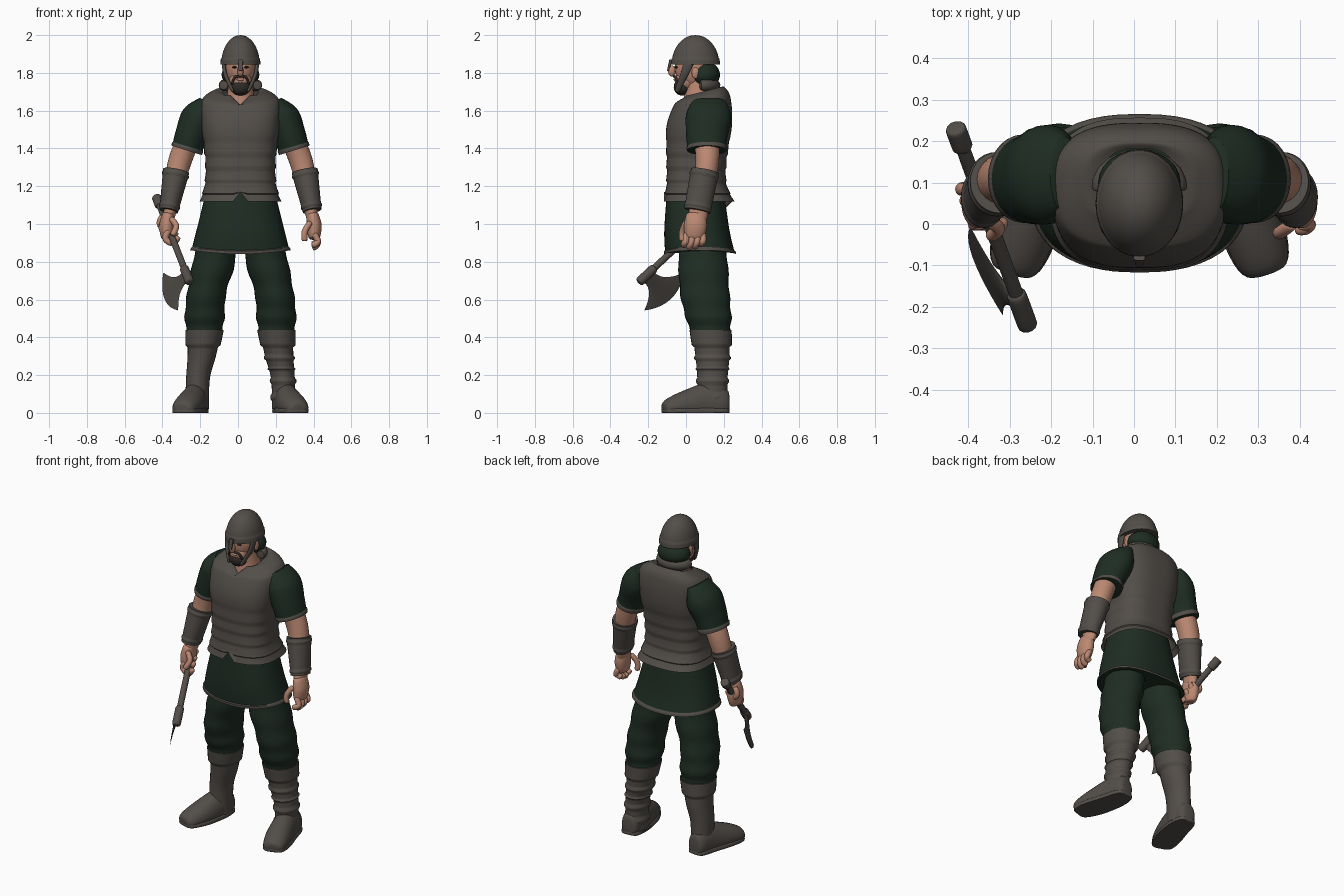
import bpy, bmesh, math
from mathutils import Matrix, Vector

default_cube = bpy.data.objects.get("Cube")
if default_cube:
    bpy.data.objects.remove(default_cube, do_unlink=True)


def make_material(name, red, green, blue):
    material = bpy.data.materials.new(name)
    material.use_nodes = True
    colour = (red, green, blue, 1)
    material.diffuse_color = colour
    shader = next(node for node in material.node_tree.nodes if node.type == 'BSDF_PRINCIPLED')
    shader.inputs["Base Color"].default_value = colour
    return material


leather = make_material("grey leather", .085, .075, .066)
cloth = make_material("dark green cloth", .013, .026, .017)
skin = make_material("skin", .5, .25, .17)
beard_hair = make_material("dark beard hair", .03, .024, .02)

MIDDLE = .013   # the body's mirror plane
X_AXIS, Y_AXIS, Z_AXIS = Matrix.Identity(3)
SIDES = {"left": 1, "right": -1}


def place(x, y, z, side=1):
    return Vector((MIDDLE + side * x, y, z))


def finish(builder, name, *materials):
    bmesh.ops.recalc_face_normals(builder, faces=builder.faces)
    mesh = bpy.data.meshes.new(name)
    builder.to_mesh(mesh)
    builder.free()
    for material in materials:
        mesh.materials.append(material)
    part = bpy.data.objects.new(name, mesh)
    bpy.context.collection.objects.link(part)
    mesh.polygons.foreach_set("use_smooth", [True] * len(mesh.polygons))
    mesh.set_sharp_from_angle(angle=math.radians(50))
    return part


def skin_loops(name, materials, loops, caps=True, trim_rows=0):
    """Join point loops into a surface; the first rows can take a second material."""
    builder = bmesh.new()
    rows = [[builder.verts.new(point) for point in loop] for loop in loops]
    for index, (low, high) in enumerate(zip(rows, rows[1:])):
        for k in range(len(low)):
            face = builder.faces.new((low[k - 1], low[k], high[k], high[k - 1]))
            face.material_index = int(index < trim_rows)
    if caps:
        builder.faces.new(rows[0])
        builder.faces.new(rows[-1])
    return finish(builder, name, *materials)


def spline(keys, t):
    """Smooth curve through tuples of numbers, with t from start to end."""
    last = len(keys) - 1
    start = min(int(t * last), last - 1)
    f = t * last - start
    nearby = [keys[min(max(start + step, 0), last)] for step in (-1, 0, 1, 2)]
    return [b + f / 2 * (c - a + f * (2 * a - 5 * b + 4 * c - d + f * (3 * (b - c) + d - a)))
            for a, b, c, d in zip(*nearby)]


def loft(name, material, keys, side=1, follow=False, across=X_AXIS, rows=24, count=28,
         power=2, caps=True, roundness=0, swell=lambda t: 0, trim=0, floor=-1):
    """Sweep an ellipse through keys of x, y, z, radius across and radius deep."""
    times = [(1 - math.cos(math.pi * k / rows)) / 2 for k in range(rows + 1)]
    stations = [spline(keys, t) for t in times]
    centres = [place(*station[:3], side) for station in stations]
    loops = []
    for k, t in enumerate(times):
        u, v = X_AXIS, Y_AXIS
        if follow:
            tangent = (centres[min(k + 1, rows)] - centres[max(k - 1, 0)]).normalized()
            u = (across - tangent * across.dot(tangent)).normalized()
            v = tangent.cross(u)
        scale = 1
        if roundness:
            scale = max(1 - abs(2 * t - 1) ** roundness, 1e-6) ** (1 / roundness)
        wide, deep = (radius * scale + swell(t) for radius in stations[k][3:])
        loop = []
        for step in range(count):
            angle = math.tau * step / count
            c, s = math.cos(angle), math.sin(angle)
            point = (centres[k] + u * wide * math.copysign(abs(c) ** (2 / power), c)
                     + v * deep * math.copysign(abs(s) ** (2 / power), s))
            point.z = max(point.z, floor)
            loop.append(point)
        loops.append(loop)
    trim_rows = sum(t < trim for t in times)
    return skin_loops(name, (material, leather), loops, caps, trim_rows)


def tube(name, material, points, radius, side=1, **options):
    return loft(name, material, [(*point, radius, radius) for point in points], side,
                follow=True, rows=14, count=12, roundness=6, **options)


def blob(name, material, centre, radii, side=1):
    builder = bmesh.new()
    matrix = Matrix.Translation(place(*centre, side)) @ Matrix.Diagonal((*radii, 1))
    bmesh.ops.create_uvsphere(builder, u_segments=24, v_segments=16, radius=1, matrix=matrix)
    return finish(builder, name, material)


def body_ring(z, width, front, back):
    return (0, (front + back) / 2, z, width, (back - front) / 2)


def edge(fraction, thickness):
    return lambda t: thickness * (t < fraction)


# Vest with overlapping bands, a notched hem and a dipped collar
vest = loft("banded_vest", leather, [
    body_ring(1.12, .21, -.11, .25), body_ring(1.22, .185, -.1, .21),
    body_ring(1.36, .185, -.1, .215), body_ring(1.52, .205, -.1, .24),
    body_ring(1.65, .205, -.05, .235), body_ring(1.7, .14, 0, .2), body_ring(1.7, .09, 0, .18)],
    rows=90, count=64, power=2.7, caps=False,
    swell=lambda t: .007 * (1 - t * 12 % 1) if t < .42 else .003)
for vertex in vest.data.vertices:
    point, offset = vertex.co, abs(vertex.co.x - MIDDLE)
    if point.y < 0:
        point.z = max(point.z, 1.17 - 1.6 * offset)
    if point.z > 1.64:
        point.z += (point.z - 1.64) * 4 * (point.y - .1)
        if point.y < .06:
            point.z = min(point.z, 1.63 + offset)

# Tunic skirt, its hem dipping in front and behind
skirt = loft("tunic_skirt", cloth, [body_ring(.86, .26, -.11, .26), body_ring(.98, .23, -.115, .23),
             body_ring(1.18, .18, -.1, .2)], rows=40, count=48, power=2.4, trim=.1,
             swell=edge(.1, .006))
for vertex in skirt.data.vertices:
    point = vertex.co
    point.z -= (1.18 - point.z) * .06 * math.cos(6 * (point.x - MIDDLE))

# Head and face
loft("neck", skin, [(0, .08, 1.6, .09, .1), (0, .07, 1.69, .07, .08), (0, .06, 1.8, .06, .07)])
blob("skull", skin, (0, .04, 1.83), (.08, .1, .12))
blob("jaw", skin, (0, 0, 1.76), (.06, .06, .06))
blob("nose", skin, (0, -.075, 1.81), (.016, .02, .03))
blob("beard", beard_hair, (0, -.02, 1.725), (.055, .045, .045))
blob("lower_lip", skin, (0, -.056, 1.765), (.02, .01, .008))
blob("hair", cloth, (0, .1, 1.79), (.1, .08, .07))
for label, side in SIDES.items():
    tube(label + "_moustache", beard_hair, [(0, -.065, 1.782), (.03, -.055, 1.776), (.045, -.04, 1.74)],
         .007, side, across=Z_AXIS)
    blob(label + "_eye", beard_hair, (.03, -.05, 1.83), (.014, .01, .006), side)
    blob(label + "_ear", skin, (.08, .05, 1.8), (.01, .02, .03), side)
    loft(label + "_cheek_guard", leather, [(.09, .02, 1.87, .01, .03), (.08, -.01, 1.79, .01, .02),
         (.04, -.05, 1.7, .008, .014)], side, follow=True, roundness=6)

# Helmet dome, nose guard and the roll behind the neck
quarter = [math.pi / 2 * step / 6 for step in range(7)]
loft("helmet", leather, [(0, .05, 1.845 + .155 * math.sin(a), .102 * math.cos(a), .126 * math.cos(a))
     for a in quarter], count=40, rows=40, swell=edge(.12, .004))
loft("nose_guard", leather, [(0, -.08, 1.87, .014, .008), (0, -.095, 1.81, .01, .006)],
     follow=True, power=4)
tube("neck_roll", leather, [(.09 * math.cos(2 * a), .075 + .075 * math.sin(2 * a), 1.735)
     for a in quarter], .032, across=Z_AXIS)

for label, side in SIDES.items():
    # Arms
    loft(label + "_sleeve", cloth, [(.285, .11, 1.39, .08, .1), (.26, .11, 1.47, .086, .11),
         (.22, .12, 1.57, .09, .12), (.18, .12, 1.65, .04, .09)], side, follow=True,
         rows=40, trim=.1, swell=edge(.1, .005))
    loft(label + "_arm", skin, [(.27, .11, 1.46, .06, .07), (.33, .11, 1.3, .06, .06),
         (.38, .06, 1.03, .03, .05)], side, follow=True)
    loft(label + "_bracer", leather, [(.38, .06, 1.07, .05, .07), (.34, .1, 1.28, .07, .075)],
         side, follow=True, rows=40, swell=lambda t: .004 * (.3 < abs(t - .5) < .4))

    # Trousers with soft folds, and boots whose left one is strapped
    loft(label + "_trouser_leg", cloth, [(.19, .13, .42, .09, .1), (.19, .12, .5, .105, .12),
         (.18, .1, .63, .103, .13), (.14, .09, .8, .112, .13), (.11, .08, 1, .1, .12)],
         side, rows=40, swell=lambda t: .003 * math.sin(30 * t))
    loft(label + "_boot_shaft", leather, [(.19, .13, .44, .09, .1), (.205, .14, .3, .075, .09),
         (.225, .14, .18, .063, .08), (.23, .14, .02, .063, .08)], side, rows=60,
         swell=lambda t: .012 * (t < .22) + .008 * (side > 0 and .22 < t and t * 6 % 1 < .3))
    foot = [(.23, .23, .05, .06, .09), (.24, .12, .05, .067, .11), (.27, 0, .04, .074, .08),
            (.31, -.12, .02, .07, .05)]
    loft(label + "_foot", leather, foot, side, follow=True, roundness=4, floor=.004)
    loft(label + "_sole", leather, [(x, y, .01, width + .005, .02) for x, y, z, width, height in foot],
         side, follow=True, roundness=3.5, power=4, floor=0)

    # Palms
    loft(label + "_palm", skin, [(.38, .05, 1.06, .03, .05), (.39, .05, .99, .04, .06),
         (.39, .04, .92, .03, .05)], side, follow=True, roundness=6)

# Fingers of the open left hand
for finger in range(4):
    y, shortness = .03 * finger, .012 * abs(finger - 1.3)
    tube("left_finger", skin, [(.39, y, .95), (.41, y, .91), (.4, y - .01, .88 + shortness),
         (.38, y - .01, .87 + shortness)], .017)
tube("left_thumb", skin, [(.37, 0, 1.01), (.34, -.02, .96), (.34, -.02, .91)], .016)

# Axe shaft and fittings, measured along the shaft
shaft_top = Vector((.44, .22, 1.13))
shaft = Vector((.27, -.245, .695)) - shaft_top
for name, start, end, radius in (("axe_shaft", 0, 1, .018), ("axe_pommel", -.03, .08, .026),
                                 ("axe_socket", .83, 1.01, .025)):
    tube(name, leather, [shaft_top + shaft * start, shaft_top + shaft * end], radius, side=-1)

# Axe blade flaring from the socket to a curved edge
outward = Vector((.08, .08, -.1))
normal = shaft.cross(outward).normalized()
blade_loops = []
for row in range(13):
    reach = row / 12
    loop = []
    for step in range(32):
        c, s = math.cos(math.tau * step / 32), math.sin(math.tau * step / 32)
        point = (shaft_top + shaft * (.92 - .03 * reach + .23 * c * (.25 + .75 * reach ** 3))
                 + outward * (reach + .4 * (1 - c * c) * reach ** 2)
                 + normal * s * (.014 - .012 * reach))
        loop.append(place(*point, side=-1))
    blade_loops.append(loop)
skin_loops("axe_blade", [leather], blade_loops)

# Fingers of the right hand, closed round the shaft
for finger in range(4):
    grip = shaft_top + shaft * (.27 + .06 * finger)
    bend = [math.radians(60 - 80 * step) for step in range(4)]
    tube("right_finger", skin, [grip + Vector((.036 * math.cos(a), -.01, .036 * math.sin(a)))
         for a in bend], .017, side=-1)
tube("right_thumb", skin, [(.37, .01, 1.03), (.34, -.01, .99), (.36, -.03, .94)], .016, side=-1)
